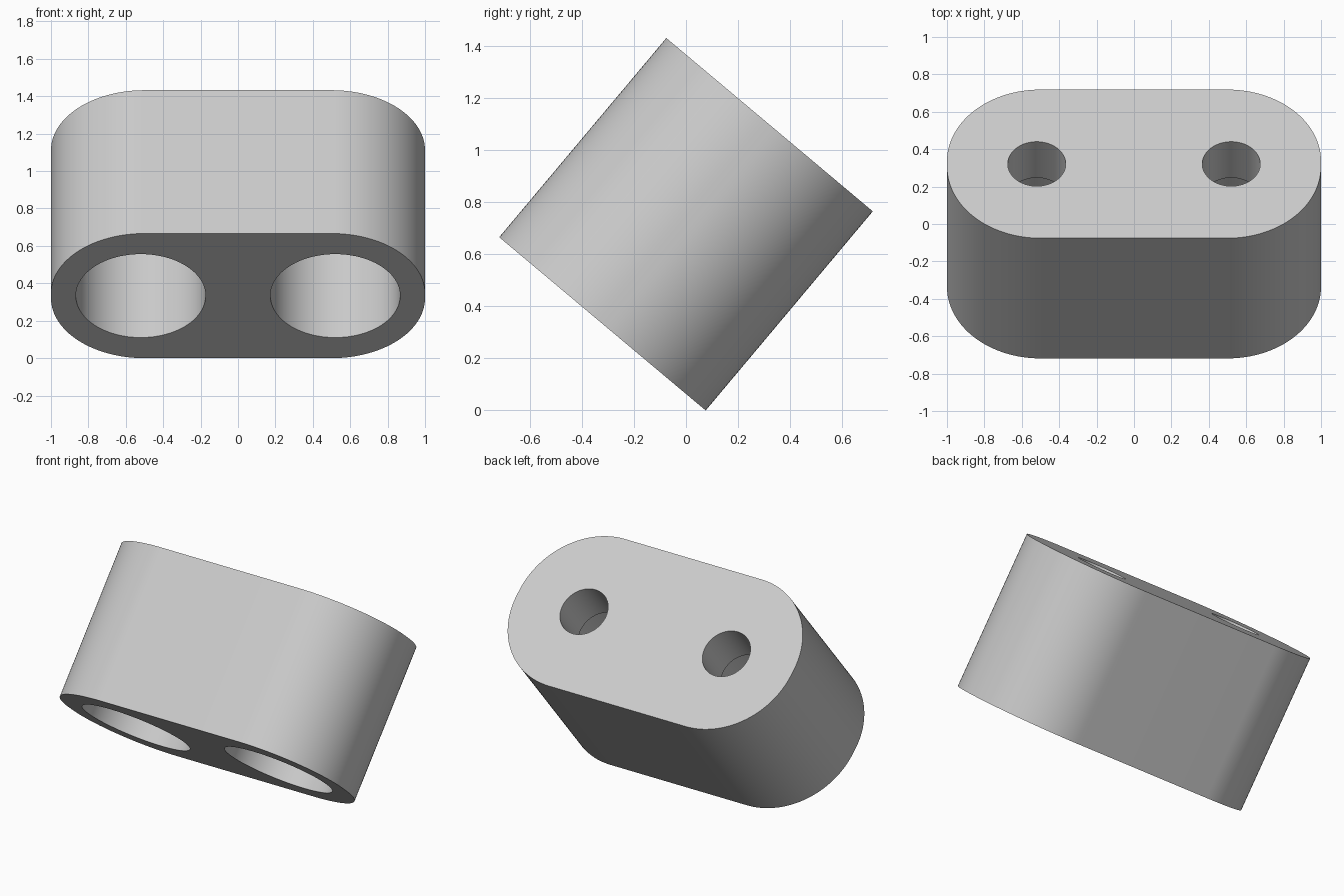
import bpy, bmesh, math
from mathutils import Matrix

cube = bpy.data.objects.get("Cube")
if cube:
    bpy.data.objects.remove(cube, do_unlink=True)

DEPTH, HALF_WIDTH, HALF_LENGTH = 1.0, 0.5185, 1.0
CORNER, HOLE_X = 0.5, 0.52
TILT, CENTRE_Z = math.radians(-40), 0.716

grey = bpy.data.materials.new("light grey")
grey.use_nodes = True
colour = (0.6, 0.6, 0.6, 1)
grey.diffuse_color = colour
grey.node_tree.nodes["Principled BSDF"].inputs["Base Color"].default_value = colour


def make_object(name, bm):
    mesh = bpy.data.meshes.new(name)
    bm.normal_update()
    bm.to_mesh(mesh)
    bm.free()
    obj = bpy.data.objects.new(name, mesh)
    bpy.context.collection.objects.link(obj)
    mesh.materials.append(grey)
    return obj


def cylinder(name, x, radius, bottom, top):
    bm = bmesh.new()
    bmesh.ops.create_cone(bm, cap_ends=True, segments=96, radius1=radius,
                          radius2=radius, depth=top - bottom,
                          matrix=Matrix.Translation((x, 0, (bottom + top) / 2)))
    obj = make_object(name, bm)
    obj.hide_render = True
    return obj


# Rounded block, extruded along its own axis
bm = bmesh.new()
steps = 32
outline = []
for quarter, (sx, sy) in enumerate([(1, 1), (-1, 1), (-1, -1), (1, -1)]):
    for i in range(steps + 1):
        a = (quarter + i / steps) * math.pi / 2
        outline.append(bm.verts.new((
            sx * (HALF_LENGTH - CORNER) + CORNER * math.cos(a),
            sy * (HALF_WIDTH - CORNER) + CORNER * math.sin(a), -DEPTH / 2)))
base = bm.faces.new(outline)
top = bmesh.ops.extrude_face_region(bm, geom=[base])["geom"]
bmesh.ops.translate(bm, vec=(0, 0, DEPTH),
                    verts=[v for v in top if isinstance(v, bmesh.types.BMVert)])
bmesh.ops.recalc_face_normals(bm, faces=bm.faces[:])
block = make_object("block", bm)

# Wide bores from below, narrow holes through the top wall
step_z = DEPTH / 2 - 0.3
cutters = []
for side, x in (("left", HOLE_X), ("right", -HOLE_X)):
    cutters.append(cylinder(side + "_bore_cutter", x, 0.347, -DEPTH, step_z))
    cutters.append(cylinder(side + "_hole_cutter", x, 0.155, step_z - 0.1, DEPTH))

bpy.ops.object.select_all(action="DESELECT")
bpy.context.view_layer.objects.active = block
block.select_set(True)
for cutter in cutters:
    mod = block.modifiers.new("cut", "BOOLEAN")
    mod.operation, mod.solver, mod.object = "DIFFERENCE", "EXACT", cutter
    bpy.ops.object.modifier_apply(modifier=mod.name)
for cutter in cutters:
    bpy.data.objects.remove(cutter, do_unlink=True)

# Lean the finished block back onto its lower rear edge
block.data.transform(Matrix.Translation((0, 0, CENTRE_Z)) @ Matrix.Rotation(TILT, 4, "X"))
bpy.ops.object.shade_smooth_by_angle(angle=math.radians(30))
